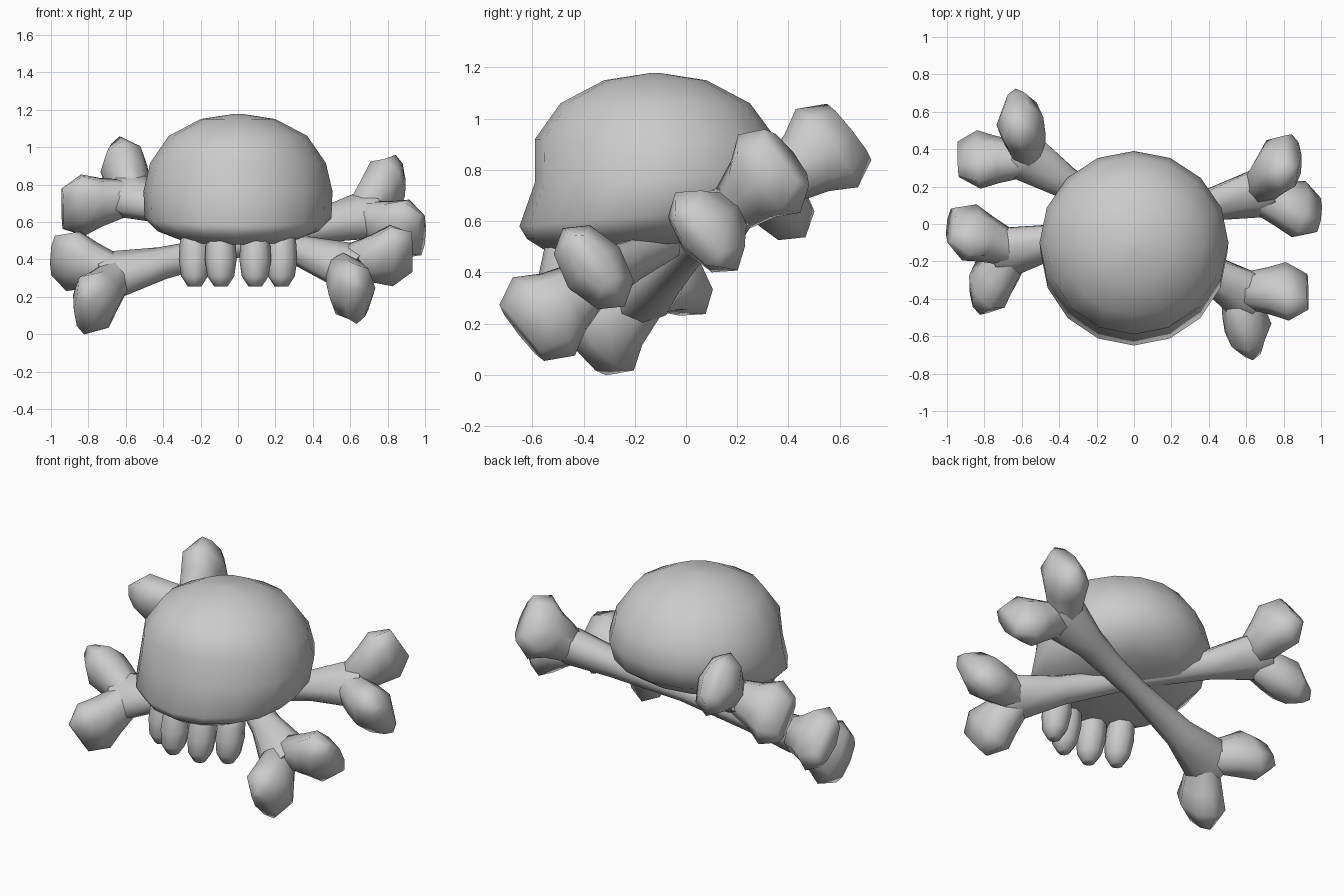
import bpy, bmesh, math
from mathutils import Vector as V

if "Cube" in bpy.data.objects:
    bpy.data.objects.remove(bpy.data.objects["Cube"])


def loft(bm, rings, sides):
    """Skin a list of elliptical rings (centre, half-axis u, half-axis v) and cap both ends."""
    rows = []
    for c, u, v in rings:
        rows.append([bm.verts.new(c + u * math.cos(a) + v * math.sin(a))
                     for a in (2 * math.pi * i / sides for i in range(sides))])
    for r0, r1 in zip(rows, rows[1:]):
        for i in range(sides):
            j = (i + 1) % sides
            bm.faces.new((r0[i], r0[j], r1[j], r1[i]))
    bm.faces.new(rows[0][::-1])
    bm.faces.new(rows[-1])


def finish(bm, name, angle=75):
    bmesh.ops.recalc_face_normals(bm, faces=bm.faces)
    me = bpy.data.meshes.new(name)
    bm.to_mesh(me)
    bm.free()
    ob = bpy.data.objects.new(name, me)
    bpy.context.collection.objects.link(ob)
    bpy.ops.object.select_all(action='DESELECT')
    ob.select_set(True)
    bpy.context.view_layer.objects.active = ob
    bpy.ops.object.shade_smooth_by_angle(angle=math.radians(angle))
    return ob


# Cranium: stacked rings (front y, back y, half width, front z, back z)
profile = [(-.14, -.10, .02, 1.178, 1.178), (-.32, .08, .20, 1.15, 1.15),
           (-.49, .25, .37, 1.06, 1.06), (-.59, .36, .47, .92, .91),
           (-.59, .39, .505, .75, .78), (-.65, .35, .50, .58, .66),
           (-.62, .22, .43, .53, .57), (-.54, .06, .30, .48, .52)]
bm = bmesh.new()
loft(bm, [(V((0, (f + b) / 2, (zf + zb) / 2)), V((w, 0, 0)),
           V((0, (b - f) / 2, (zb - zf) / 2))) for f, b, w, zf, zb in profile], 16)
finish(bm, "cranium")

# Upper teeth: four rounded pegs leaning slightly forward
for side, label in ((-1, "left"), (1, "right")):
    for x, y, place in ((.092, -.485, "inner"), (.232, -.405, "outer")):
        bm = bmesh.new()
        loft(bm, [(V((side * x, y + (z - .42) * .15, z)), V((r, 0, 0)), V((0, r, 0)))
                  for z, r in ((.56, .068), (.48, .08), (.40, .085), (.31, .072), (.255, .036))], 8)
        finish(bm, f"tooth_{label}_{place}")

# Crossed bones: both lie in one tilted plane with this normal
N = V((0, .62, -.78)).normalized()


def ring(c, d, in_plane, thick):
    s = d.cross(N).normalized()
    return c, s * in_plane, N * thick


def bone(name, end_a, end_b):
    bm = bmesh.new()
    mid_a, mid_b = [(V(e[0]) + V(e[1])) / 2 for e in (end_a, end_b)]
    axis = (mid_b - mid_a).normalized()
    ja, jb = mid_a + axis * .2, mid_b - axis * .2
    # shaft, narrow in the middle and flared at the ends
    shaft = [(-.085, .15, .09), (-.02, .15, .11), (.18, .09, .085), (.5, .065, .065),
             (.82, .09, .085), (1.02, .15, .11), (1.085, .15, .09)]
    loft(bm, [ring(ja.lerp(jb, t), axis, r, h) for t, r, h in shaft], 8)
    # two wedge-tipped knobs on each end
    for joint, end in ((ja, end_a), (jb, end_b)):
        for c in end:
            c = V(c)
            d = (c - joint).normalized()
            loft(bm, [ring(joint - d * .02, d, .085, .085), ring(c - d * .1, d, .118, .14),
                      ring(c, d, .128, .195), ring(c + d * .11, d, .062, .14)], 8)
    finish(bm, name)


bone("bone_front_right_to_back_left",
     [(.61, -.555, .228), (.82, -.36, .42)], [(-.61, .55, .885), (-.83, .345, .69)])
bone("bone_front_left_to_back_right",
     [(-.77, -.325, .17), (-.88, -.045, .39)], [(.785, .325, .785), (.88, .08, .56)])
